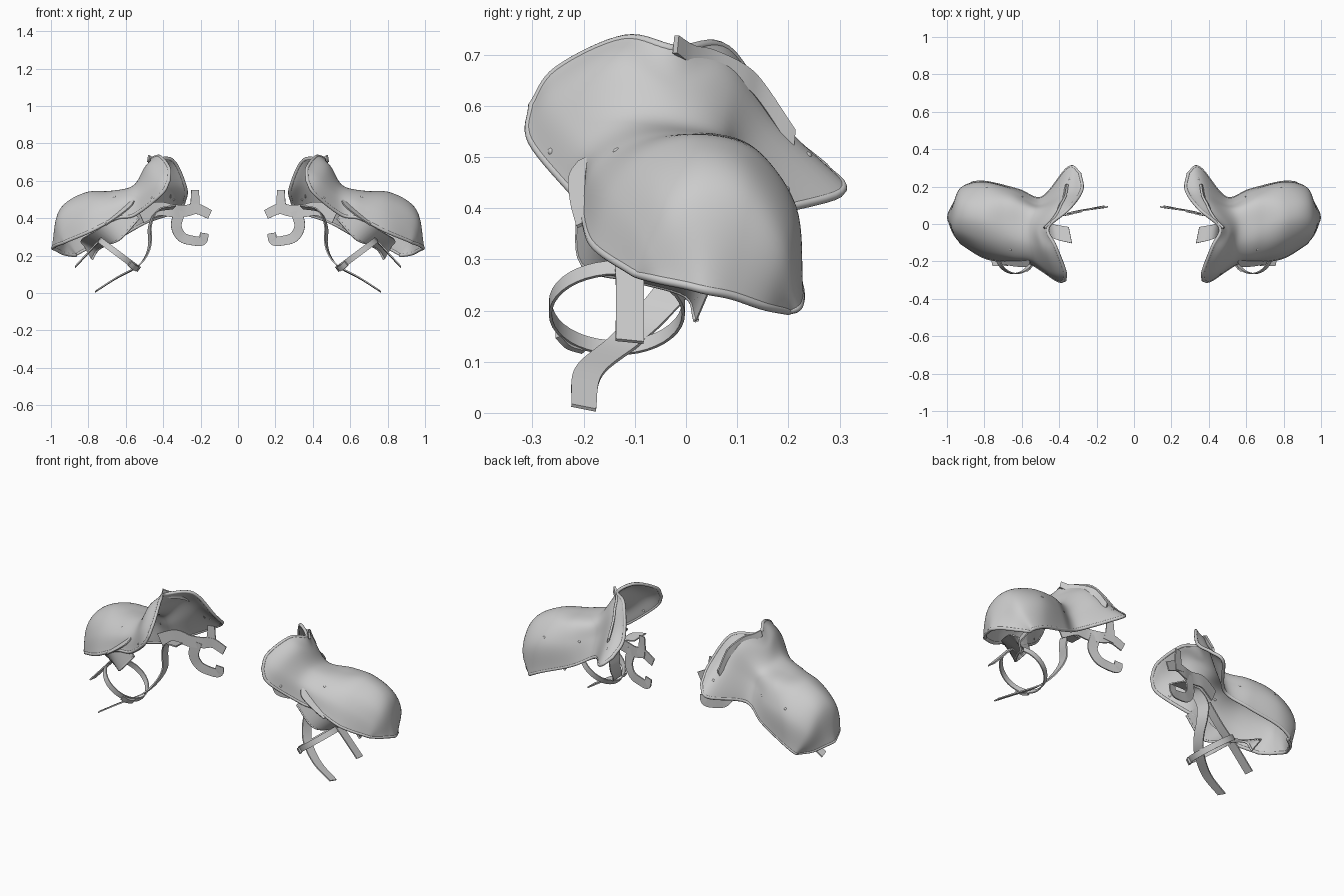
import bpy
import bmesh
from math import cos, sin, tau
from mathutils import Vector

if "Cube" in bpy.data.objects:
    bpy.data.objects.remove(bpy.data.objects["Cube"])

GREY = (0.6, 0.6, 0.6, 1)
steel = bpy.data.materials.new("light grey")
steel.use_nodes = True
steel.diffuse_color = GREY
steel.node_tree.nodes["Principled BSDF"].inputs["Base Color"].default_value = GREY


def points(rows):
    return [Vector(p) / 100 for p in rows]


def spline(pts, steps):
    """Smooth path through all the points."""
    out = []
    last = len(pts) - 1
    for i in range(last):
        a, b = pts[i], pts[i + 1]
        ta = (b - pts[i - 1]) / 2 if i else b - a
        tb = (pts[i + 2] - a) / 2 if i + 1 < last else b - a
        for k in range(steps):
            t = k / steps
            out.append(a * (2 * t**3 - 3 * t**2 + 1) + ta * (t**3 - 2 * t**2 + t)
                       + b * (3 * t**2 - 2 * t**3) + tb * (t**3 - t**2))
    return out + [pts[last]]


def finish(obj, thickness=0):
    """Material, real thickness with crisp edges, and the twin on the other side."""
    obj.data.materials.append(steel)
    if thickness:
        mod = obj.modifiers.new("thickness", "SOLIDIFY")
        mod.thickness = thickness
        mod.offset = 0
        bpy.context.view_layer.objects.active = obj
        obj.select_set(True)
        bpy.ops.object.modifier_apply(modifier=mod.name)
        bpy.ops.object.shade_smooth_by_angle(angle=0.7)
        obj.select_set(False)
    obj.modifiers.new("pair", "MIRROR").use_mirror_merge = False


def link(name, data):
    obj = bpy.data.objects.new(name, data)
    bpy.context.collection.objects.link(obj)
    return obj


def sheet(name, rows, thickness, closed=False):
    """Sheet through rows of points."""
    n = len(rows[0])
    faces = []
    for r in range(len(rows) - (0 if closed else 1)):
        s = (r + 1) % len(rows)
        faces += [(r * n + c, r * n + c + 1, s * n + c + 1, s * n + c) for c in range(n - 1)]
    mesh = bpy.data.meshes.new(name)
    mesh.from_pydata([p for row in rows for p in row], [], faces)
    finish(link(name, mesh), thickness)


def tube(name, path, radius, cyclic=False):
    curve = bpy.data.curves.new(name, "CURVE")
    curve.dimensions = "3D"
    curve.bevel_depth = radius
    curve.bevel_resolution = 2
    line = curve.splines.new("POLY")
    line.points.add(len(path) - 1)
    for p, co in zip(line.points, path):
        p.co = (*co, 1)
    line.use_cyclic_u = cyclic
    finish(link(name, curve))


def ribbon(name, path, width, side=None, normal=None, thickness=0.007, end_width=None):
    """Strip along a path, widened along a fixed side or inside a plane."""
    path = spline(points(path), 8)
    end_width = end_width or width
    rows = []
    for i, p in enumerate(path):
        tangent = path[min(i + 1, len(path) - 1)] - path[max(i - 1, 0)]
        across = Vector(side) if side else tangent.cross(Vector(normal))
        t = i / (len(path) - 1)
        offset = across.normalized() * (width * (1 - t) + end_width * t) / 2
        rows.append((p - offset, p, p + offset))
    sheet(name, rows, thickness)


# Shell: arches from the collar edge out to the arm tip, front rim to back rim
STATIONS = [
    [(37, -30, 60), (37, -25, 67), (42, -12, 73), (46, -2, 71), (35, 8, 71), (28, 18, 56), (29, 27, 48)],
    [(41, -30, 53), (44, -25, 61), (48, -13, 68), (50, -2, 64), (42, 8, 66), (37, 17, 56), (35, 30, 43)],
    [(55, -21, 42), (54, -19, 52), (55, -11, 57), (56, 0, 56), (53, 7, 54), (51, 10, 47), (49, 14, 38)],
    [(65, -20, 40), (65, -17, 48), (67, -9, 53), (68, 1, 54), (67, 12, 52), (65, 17, 43), (62, 18, 31)],
    [(79, -18, 33), (80, -14, 43), (81, -7, 50), (82, 3, 53), (81, 13, 50), (80, 21, 40), (78, 22, 25)],
    [(91, -11, 28), (93, -8, 35), (95, -3, 41), (95, 4, 44), (94, 12, 42), (92, 19, 33), (86, 22, 21)],
    [(93, -9, 27), (96, -5, 26), (98, 0, 25), (99, 4, 24), (97, 9, 23), (93, 15, 21), (87, 20, 20)],
]
arches = [spline(points(row), 8) for row in STATIONS]
grid = [list(row) for row in zip(*[spline(list(col), 8) for col in zip(*arches)])]
sheet("shoulder_shell", grid, 0.012)

# Rolled rim around the whole shell
edge = grid[0][:-1] + [r[-1] for r in grid[:-1]] + grid[-1][:0:-1] + [r[0] for r in grid[:0:-1]]
tube("shell_rim", edge, 0.009, cyclic=True)

# Rivets sitting on the shell
bm = bmesh.new()
for x, y in ((78, 19), (60, 14), (66, -14), (34, 24), (46, -26)):
    spot = Vector((x, y)) / 100
    seat = min((p for row in grid for p in row), key=lambda p: (p.xy - spot).length)
    ball = bmesh.ops.create_uvsphere(bm, u_segments=10, v_segments=6, radius=0.009)
    bmesh.ops.translate(bm, verts=ball["verts"], vec=seat)
rivet_mesh = bpy.data.meshes.new("rivets")
bm.to_mesh(rivet_mesh)
bm.free()
rivet_mesh.shade_smooth()
finish(link("rivets", rivet_mesh))

# Raised guard beside the collar
ribbon("collar_guard", [(36, 21, 53), (37, 15, 62), (39, 11, 66), (42, 5, 69), (45, 1, 70), (48, -2, 72)],
       0.045, side=(-0.2, 0.1, 1), thickness=0.012, end_width=0.035)

# Lining flap under the front rim, with its own rolled edge
flap_low = spline(points([(53, -21, 40), (63, -20, 29), (70, -10, 26), (75, 0, 23), (78, 2, 18)]), 6)
flap_high = spline(points([(58, -19, 46), (70, -18, 37), (80, -11, 31), (84, 0, 28), (82, 5, 25)]), 6)
sheet("lining_flap", list(zip(flap_low, flap_high)), 0.008)
tube("flap_rim", flap_low, 0.006)

# Arm loop tilted square to the arm
centre, u, axis = Vector((0.635, -0.135, 0.205)), Vector((0.8, 0, 0.6)), Vector((-0.6, 0, 0.8))
loop = []
for i in range(40):
    a = tau * i / 40
    p = centre + u * (0.13 * cos(a)) + Vector((0, 0.13 * sin(a), 0))
    loop.append((p - axis * 0.016, p + axis * 0.016))
sheet("arm_loop", loop, 0.006, closed=True)
ribbon("loop_buckle", [(54, -20, 13), (56, -23, 14), (58, -25, 16)], 0.03, side=axis, thickness=0.012)

# Hanging straps
ribbon("long_strap", [(76, -20, 1), (65, -19, 8), (54, -12, 14), (49, -6, 20), (47, -1, 27), (47, -1, 36),
                      (43, -4, 44), (34, -6, 46)],
       0.05, side=(0.2, 1, -0.2), end_width=0.09)
ribbon("short_strap", [(60, -13, 46), (68, -12, 35), (76, -11, 26), (87, -11, 14)], 0.055, side=(0, 1, -0.1))
ribbon("front_strap", [(56, -19, 50), (58, -21, 47), (64, -21, 42), (71, -20, 37)], 0.045,
       side=(0.2, 0.8, 0.4), end_width=0.03)

# Inner clasp: a flat body with prongs and a hooked arm
PLATE = (0.2, 1, 0)
ribbon("clasp_body", [(52, 2, 41), (43, 4, 45), (35, 5, 44), (28, 7, 44), (22, 8, 45), (15, 9, 42)],
       0.08, normal=PLATE, end_width=0.05)
ribbon("clasp_prong", [(24, 8, 43), (23, 8, 48), (23, 8, 55)], 0.06, normal=PLATE, end_width=0.04)
ribbon("clasp_hook", [(31, 6, 44), (33, 6, 36), (30, 7, 30), (24, 8, 28), (19, 9, 28), (18, 9, 32)],
       0.06, normal=PLATE, end_width=0.045)
